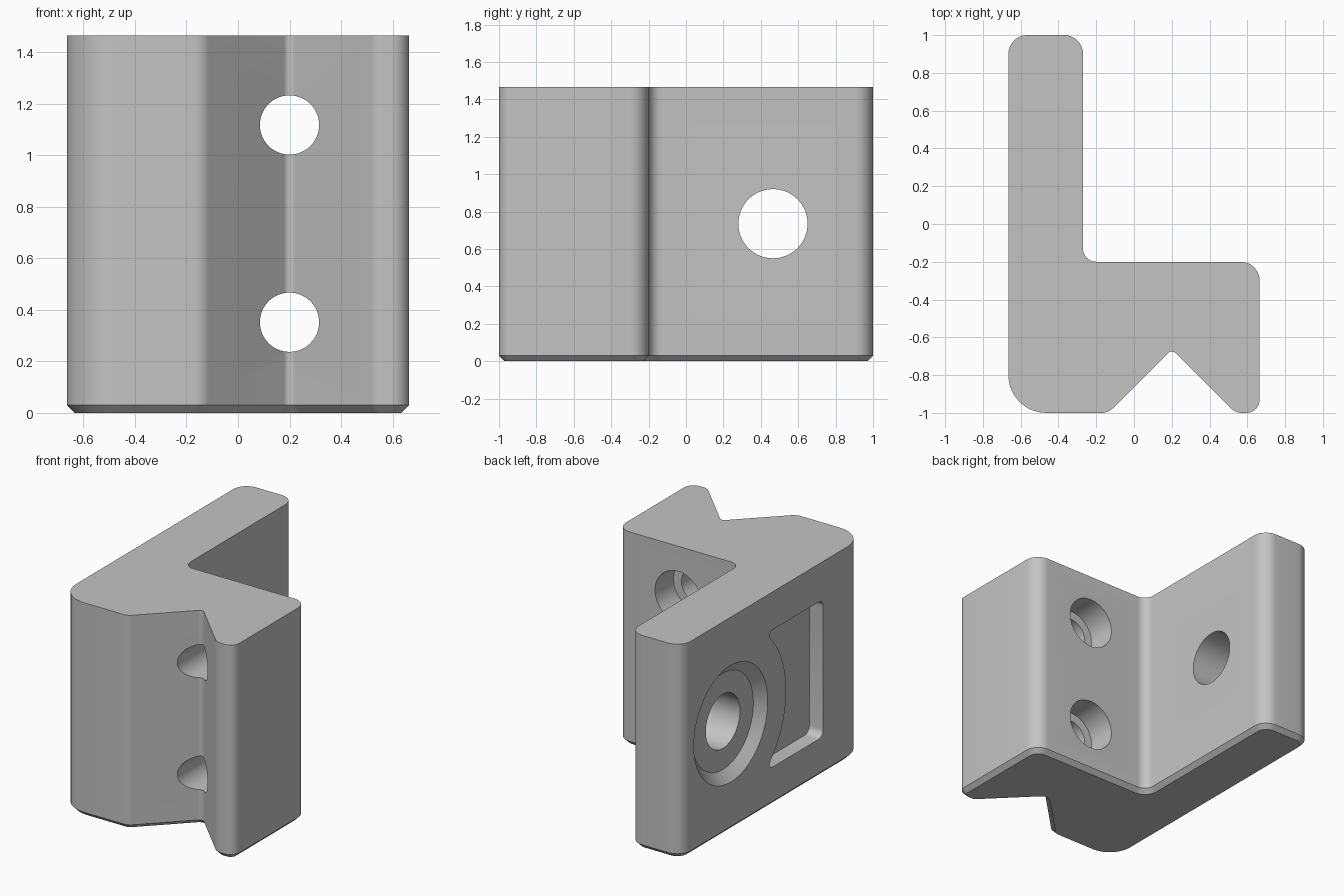
import bpy, bmesh, math
from mathutils import Vector, Matrix

cube = bpy.data.objects.get("Cube")
if cube:
    bpy.data.objects.remove(cube, do_unlink=True)

HEIGHT, LEFT_X, MID_Z = 1.465, -0.665, 0.735

grey = bpy.data.materials.new("light_grey")
grey.use_nodes = True
grey.diffuse_color = (0.55, 0.55, 0.55, 1)
grey.node_tree.nodes["Principled BSDF"].inputs["Base Color"].default_value = (0.55, 0.55, 0.55, 1)


def rounded(corners, steps=10):
    """Fillet each (x, y, radius) corner of a closed outline."""
    out = []
    for i, (x, y, r) in enumerate(corners):
        p = Vector((x, y))
        if r == 0:
            out.append(p)
            continue
        a = (Vector(corners[i - 1][:2]) - p).normalized()
        b = (Vector(corners[(i + 1) % len(corners)][:2]) - p).normalized()
        half = a.angle(b) / 2
        centre = p + (a + b).normalized() * r / math.sin(half)
        start = p + a * r / math.tan(half) - centre
        end = p + b * r / math.tan(half) - centre
        sweep = start.angle_signed(end)
        for k in range(steps + 1):
            out.append(centre + Matrix.Rotation(-sweep * k / steps, 2) @ start)
    return out


def finish(name, bm):
    bmesh.ops.recalc_face_normals(bm, faces=bm.faces)
    mesh = bpy.data.meshes.new(name)
    bm.to_mesh(mesh)
    bm.free()
    mesh.materials.append(grey)
    obj = bpy.data.objects.new(name, mesh)
    bpy.context.collection.objects.link(obj)
    return obj


def prism(name, points, direction, chamfer=0):
    """Extrude a 3D outline, optionally chamfering the starting rim."""
    bm = bmesh.new()
    base = bm.faces.new([bm.verts.new(p) for p in points])
    rim = list(base.edges)
    new = bmesh.ops.extrude_face_region(bm, geom=[base], use_keep_orig=True)["geom"]
    bmesh.ops.translate(bm, vec=direction, verts=[g for g in new if isinstance(g, bmesh.types.BMVert)])
    bmesh.ops.recalc_face_normals(bm, faces=bm.faces)
    if chamfer:
        bmesh.ops.bevel(bm, geom=rim, offset=chamfer, segments=1, affect='EDGES')
    return finish(name, bm)


def round_cutter(name, centre, axis, length, r1, r2=None):
    bm = bmesh.new()
    turn = Vector(axis).to_track_quat('Z', 'Y').to_matrix().to_4x4()
    bmesh.ops.create_cone(bm, cap_ends=True, segments=64, radius1=r1, radius2=r2 or r1,
                          depth=length, matrix=Matrix.Translation(centre) @ turn)
    return finish(name, bm)


# Angled body with a V groove along its front
outline = rounded([
    (LEFT_X, -1, 0.2), (-0.137, -1, 0.08), (0.2, -0.663, 0.03), (0.537, -1, 0.08),
    (0.665, -1, 0.07), (0.665, -0.2, 0.1), (-0.27, -0.2, 0.07),
    (-0.27, 1, 0.1), (LEFT_X, 1, 0.1)])
body = prism("bracket_body", [(p.x, p.y, 0) for p in outline], (0, 0, HEIGHT), 0.03)

# Arm bolt hole and its shallow conical seat
cutters = [
    round_cutter("arm_hole_cutter", (-0.5, 0.465, MID_Z), (1, 0, 0), 1, 0.185),
    round_cutter("seat_cutter", (LEFT_X, 0.465, MID_Z), (1, 0, 0), 0.12, 0.47, 0.33)]

# Counterbored screw holes through the groove
for z in (0.352, 1.118):
    cutters.append(round_cutter("screw_hole_cutter", (0.2, -0.6, z), (0, 1, 0), 1.2, 0.115))
    cutters.append(round_cutter("counterbore_cutter", (0.2, -0.25, z), (0, 1, 0), 0.3, 0.175))

# Pocket whose rear side curves around the bolt seat
top, reach = 0.47, 0.6
limit = math.asin(top / reach)
steps = 12
pocket = [(-0.535, MID_Z - top, 0.05), (-0.535, MID_Z + top, 0.05)]
for k in range(steps + 1):
    a = limit - 2 * limit * k / steps
    pocket.append((0.465 - reach * math.cos(a), MID_Z + reach * math.sin(a),
                   0.03 if k in (0, steps) else 0))
cutters.append(prism("pocket_cutter", [(LEFT_X - 0.1, p.x, p.y) for p in rounded(pocket, 6)],
                     (0.205, 0, 0)))

# Cut every opening, then discard the cutters
bpy.ops.object.select_all(action='DESELECT')
bpy.context.view_layer.objects.active = body
body.select_set(True)
for cutter in cutters:
    cutter.hide_render = True
    mod = body.modifiers.new("cut", 'BOOLEAN')
    mod.operation, mod.solver, mod.object = 'DIFFERENCE', 'EXACT', cutter
    bpy.ops.object.modifier_apply(modifier=mod.name)
    bpy.data.objects.remove(cutter, do_unlink=True)
bpy.ops.object.shade_smooth_by_angle(angle=math.radians(30))
